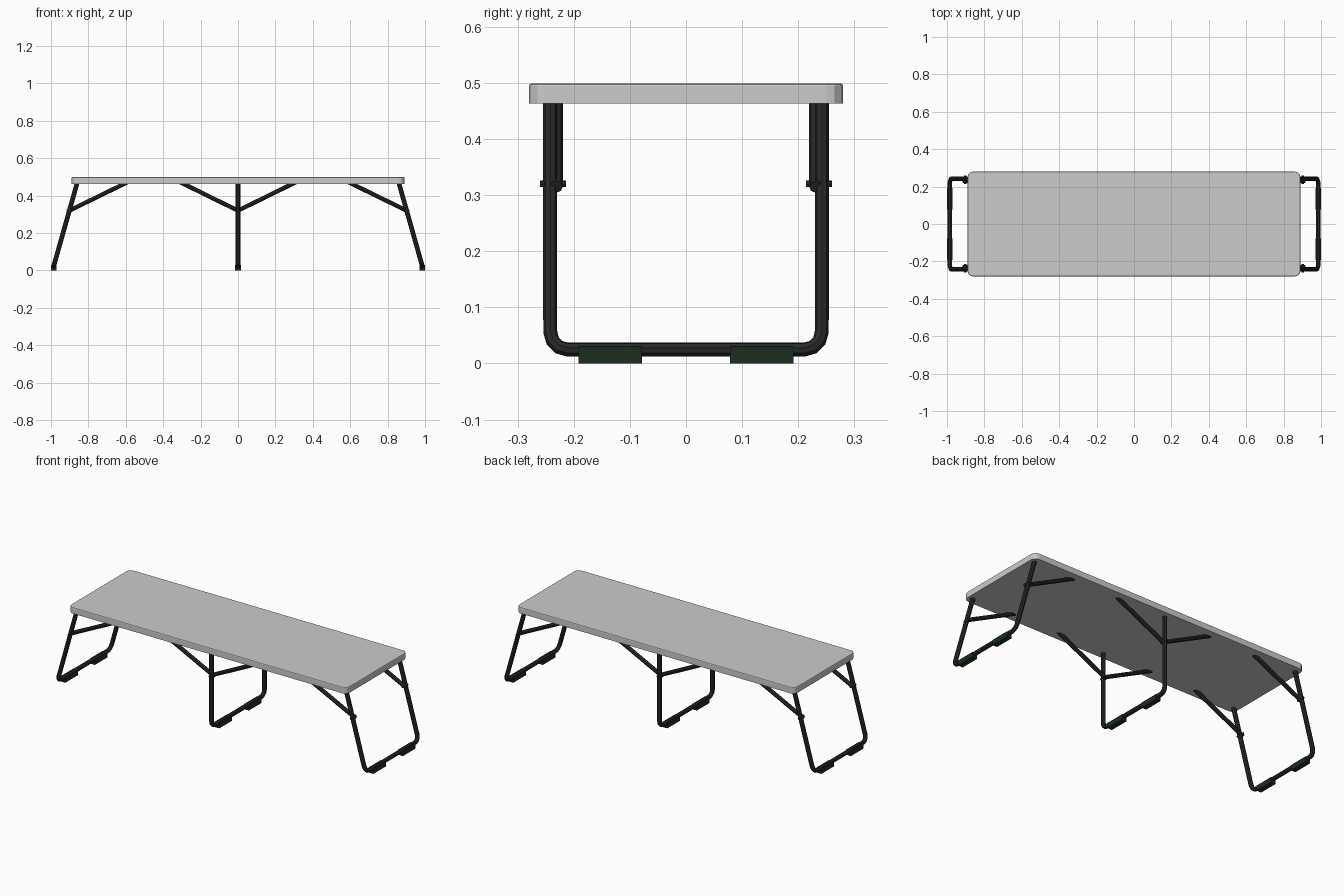
import bpy, bmesh, math
from mathutils import Vector

if "Cube" in bpy.data.objects:
    bpy.data.objects.remove(bpy.data.objects["Cube"])


def material(name, color):
    m = bpy.data.materials.new(name)
    m.diffuse_color = (*color, 1)
    m.use_nodes = True
    m.node_tree.nodes["Principled BSDF"].inputs["Base Color"].default_value = m.diffuse_color
    return m


STEEL = material("dark_steel", (0.022, 0.022, 0.022))
RUBBER = material("green_rubber", (0.011, 0.026, 0.013))


def mesh_object(name, bm, mat=None):
    me = bpy.data.meshes.new(name)
    bm.to_mesh(me)
    bm.free()
    ob = bpy.data.objects.new(name, me)
    bpy.context.collection.objects.link(ob)
    if mat:
        me.materials.append(mat)
    return ob


def box(name, center, size, mat=None):
    bm = bmesh.new()
    bmesh.ops.create_cube(bm, size=1)
    for v in bm.verts:
        v.co = Vector(a * b for a, b in zip(v.co, size)) + Vector(center)
    return mesh_object(name, bm, mat)


def tube(name, points, radius):
    # eight-sided bent pipe along a polyline
    cu = bpy.data.curves.new(name, 'CURVE')
    cu.dimensions = '3D'
    cu.bevel_depth = radius
    cu.bevel_resolution = 2
    cu.use_fill_caps = True
    sp = cu.splines.new('POLY')
    sp.points.add(len(points) - 1)
    for p, co in zip(sp.points, points):
        p.co = (*co, 1)
    sp.use_smooth = False
    cu.materials.append(STEEL)
    ob = bpy.data.objects.new(name, cu)
    bpy.context.collection.objects.link(ob)
    bpy.ops.object.select_all(action='DESELECT')
    ob.select_set(True)
    bpy.context.view_layer.objects.active = ob
    bpy.ops.object.convert(target='MESH')


# Table top: rounded corners and a softened upper edge
bm = bmesh.new()
bmesh.ops.create_cube(bm, size=1)
for v in bm.verts:
    v.co = Vector((v.co.x * 1.78, v.co.y * 0.56, v.co.z * 0.036 + 0.481))
upright = [e for e in bm.edges if abs(e.verts[0].co.z - e.verts[1].co.z) > 0.01]
bmesh.ops.bevel(bm, geom=upright, offset=0.03, segments=3, profile=0.5, affect='EDGES')
rim = [e for e in bm.edges if all(v.co.z > 0.498 for v in e.verts)]
bmesh.ops.bevel(bm, geom=rim, offset=0.005, segments=2, profile=0.5, affect='EDGES')
mesh_object("table_top", bm)

LEG_Y, LOW, HIGH, R = 0.242, 0.0245, 0.475, 0.0125
BEND, JOINT_Z, STRUT_Y = 0.032, 0.32, 0.231


def leg_frame(name, x_top, x_bottom, strut_tops):
    def at(z):
        return x_bottom + (x_top - x_bottom) * (z - LOW) / (HIGH - LOW)

    # U-shaped leg with rounded lower bends
    half = [(LEG_Y, HIGH)]
    for i in range(4):
        a = math.radians(30 * i)
        half.append((LEG_Y - BEND + BEND * math.cos(a), LOW + BEND - BEND * math.sin(a)))
    path = [(at(z), y, z) for y, z in half]
    path += [(x, -y, z) for x, y, z in reversed(path)]
    tube(name + "_leg", path, R)

    xj = at(JOINT_Z)
    for s, side in ((-1, "front"), (1, "back")):
        # rubber foot
        box(f"{name}_{side}_foot", (x_bottom, s * 0.135, 0.015), (0.03, 0.114, 0.03), RUBBER)
        # diagonal struts, running slightly past the pivot
        for i, xt in enumerate(strut_tops):
            top = Vector((xt, s * STRUT_Y, HIGH))
            pivot = Vector((xj, s * STRUT_Y, JOINT_Z))
            end = pivot + (pivot - top).normalized() * 0.012
            tube(f"{name}_{side}_strut_{i}", [top, end], 0.0115)
        # pivot bolt
        tube(f"{name}_{side}_bolt", [(xj, s * 0.214, JOINT_Z), (xj, s * 0.26, JOINT_Z)], 0.006)


leg_frame("left", -0.858, -0.985, [-0.585])
leg_frame("middle", 0, 0, [-0.315, 0.315])
leg_frame("right", 0.858, 0.985, [0.585])
